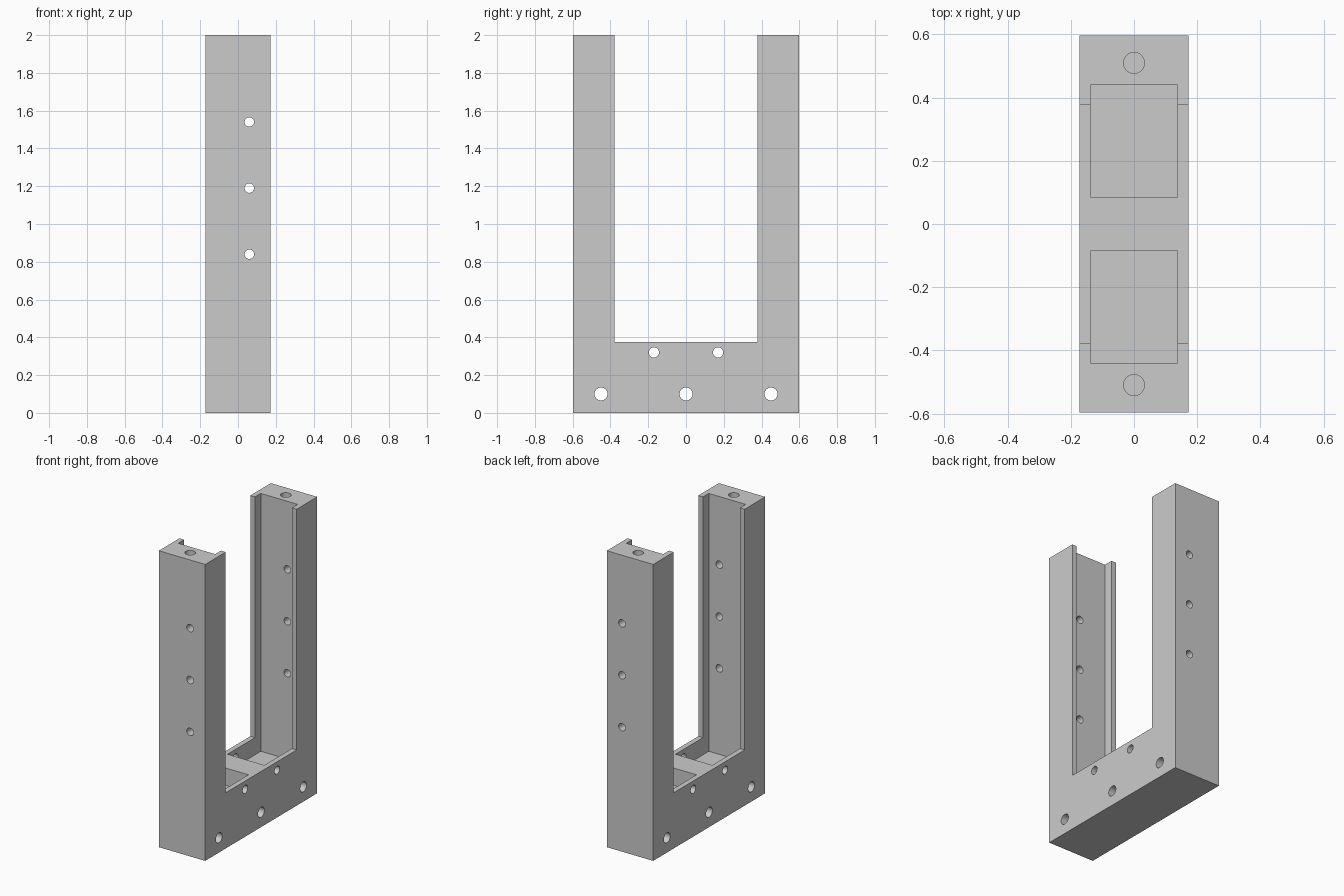
import bpy, bmesh
from math import pi, radians
from mathutils import Matrix, Vector

default = bpy.data.objects.get("Cube")
if default:
    bpy.data.objects.remove(default, do_unlink=True)

HALF_X, HALF_Y, HEIGHT = 0.173, 0.597, 2.0
INNER_Y, BASE_TOP = 0.378, 0.376

grey = bpy.data.materials.new("plain grey")
grey.use_nodes = True
grey.diffuse_color = (0.6, 0.6, 0.6, 1)
grey.node_tree.nodes["Principled BSDF"].inputs["Base Color"].default_value = (0.6, 0.6, 0.6, 1)


def make_object(name, bm):
    bmesh.ops.recalc_face_normals(bm, faces=bm.faces)
    mesh = bpy.data.meshes.new(name)
    bm.to_mesh(mesh)
    bm.free()
    mesh.materials.append(grey)
    obj = bpy.data.objects.new(name, mesh)
    bpy.context.collection.objects.link(obj)
    return obj


def box_cutter(name, low, high):
    low, high = Vector(low), Vector(high)
    bm = bmesh.new()
    size = Matrix.Diagonal((high - low).to_4d())
    size[3][3] = 1
    bmesh.ops.create_cube(bm, size=1, matrix=Matrix.Translation((low + high) / 2) @ size)
    return make_object(name, bm)


def hole_cutter(name, centre, axis, radius, length):
    turn = {"X": Matrix.Rotation(pi / 2, 4, "Y"),
            "Y": Matrix.Rotation(pi / 2, 4, "X"),
            "Z": Matrix.Identity(4)}[axis]
    bm = bmesh.new()
    bmesh.ops.create_cone(bm, cap_ends=True, segments=32, radius1=radius, radius2=radius,
                          depth=length, matrix=Matrix.Translation(centre) @ turn)
    return make_object(name, bm)


# U-shaped body: side profile extruded across the width
half = [(HALF_Y, 0), (HALF_Y, HEIGHT), (INNER_Y, HEIGHT), (INNER_Y, BASE_TOP)]
outline = half + [(-y, z) for y, z in reversed(half)]
bm = bmesh.new()
profile = bm.faces.new([bm.verts.new((-HALF_X, y, z)) for y, z in outline])
sweep = bmesh.ops.extrude_face_region(bm, geom=[profile], use_keep_orig=True)
moved = [v for v in sweep["geom"] if isinstance(v, bmesh.types.BMVert)]
bmesh.ops.translate(bm, verts=moved, vec=(2 * HALF_X, 0, 0))
frame = make_object("u_frame", bm)

cutters = []
for side in (-1, 1):
    # Leg channel that continues down into the base pocket
    y_near, y_far = sorted((side * 0.085, side * 0.44))
    cutters.append(box_cutter("channel_cutter", (-0.138, y_near, 0.26), (0.138, y_far, 2.1)))
    # Bolt hole down the leg from its top
    cutters.append(hole_cutter("leg_top_hole_cutter", (0, side * 0.51, 1.15), "Z", 0.033, 1.9))
    # Small cross holes through the pocket walls
    cutters.append(hole_cutter("pocket_hole_cutter", (0, side * 0.17, 0.32), "X", 0.027, 1))

# Mounting holes across the base
for y in (-0.45, 0, 0.45):
    cutters.append(hole_cutter("base_hole_cutter", (0, y, 0.1), "X", 0.034, 1))

# Off-centre holes through both legs
for z in (0.84, 1.19, 1.54):
    cutters.append(hole_cutter("leg_hole_cutter", (0.06, 0, z), "Y", 0.025, 2))

# Cut everything out of the frame
bpy.context.view_layer.objects.active = frame
for cutter in cutters:
    cutter.hide_render = True
    cut = frame.modifiers.new("cut", "BOOLEAN")
    cut.operation = "DIFFERENCE"
    cut.solver = "EXACT"
    cut.object = cutter
    bpy.ops.object.modifier_apply(modifier=cut.name)
    bpy.data.objects.remove(cutter, do_unlink=True)

# Round holes shade smoothly, edges stay sharp
for obj in bpy.context.selected_objects:
    obj.select_set(False)
frame.select_set(True)
bpy.ops.object.shade_smooth_by_angle(angle=radians(30))
